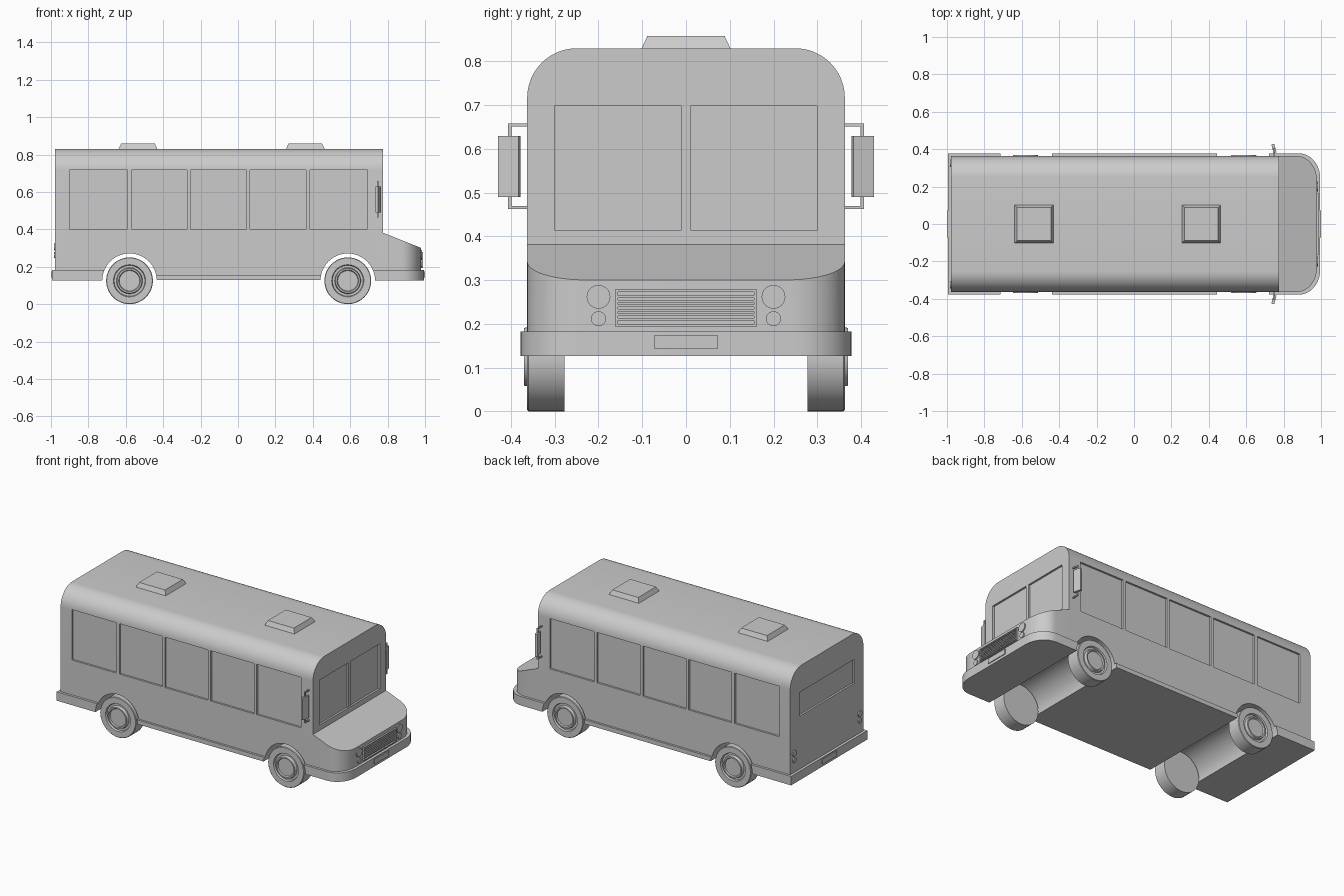
import bpy, bmesh, math
from mathutils import Matrix

if "Cube" in bpy.data.objects:
    bpy.data.objects.remove(bpy.data.objects["Cube"])

WHEEL_X, WHEEL_Z, TIRE_R, ARCH_R = (-0.58, 0.587), 0.125, 0.125, 0.146
HALF_W = 0.363


def finish(name, bm, smooth=False):
    bmesh.ops.recalc_face_normals(bm, faces=bm.faces)
    me = bpy.data.meshes.new(name)
    bm.to_mesh(me)
    bm.free()
    ob = bpy.data.objects.new(name, me)
    bpy.context.collection.objects.link(ob)
    if smooth:
        smooth_edges(ob)
    return ob


def smooth_edges(ob):
    bpy.ops.object.select_all(action='DESELECT')
    ob.select_set(True)
    bpy.context.view_layer.objects.active = ob
    bpy.ops.object.shade_smooth_by_angle(angle=math.radians(30))


def prism(name, pts, axis, lo, hi, smooth=False):
    """Extrude a 2D outline along an axis; outline uses the other two axes in order."""
    at = {'x': lambda a, b, d: (d, a, b), 'y': lambda a, b, d: (a, d, b),
          'z': lambda a, b, d: (a, b, d)}[axis]
    bm = bmesh.new()
    low = [bm.verts.new(at(a, b, lo)) for a, b in pts]
    high = [bm.verts.new(at(a, b, hi)) for a, b in pts]
    bm.faces.new(low)
    bm.faces.new(high)
    n = len(pts)
    for i in range(n):
        bm.faces.new((low[i], low[(i + 1) % n], high[(i + 1) % n], high[i]))
    return finish(name, bm, smooth)


def box(name, x0, x1, y0, y1, z0, z1):
    return prism(name, [(x0, y0), (x1, y0), (x1, y1), (x0, y1)], 'z', z0, z1)


def arc(cx, cy, rx, ry, a0, a1, n=12):
    return [(cx + rx * math.cos(math.radians(a0 + (a1 - a0) * i / n)),
             cy + ry * math.sin(math.radians(a0 + (a1 - a0) * i / n))) for i in range(n + 1)]


def circle(cx, cy, r, n=32):
    return arc(cx, cy, r, r, 0, 360, n)[:-1]


def cut(ob, cutters):
    bpy.context.view_layer.objects.active = ob
    for c in cutters:
        m = ob.modifiers.new('cut', 'BOOLEAN')
        m.operation, m.solver, m.object = 'DIFFERENCE', 'EXACT', c
        bpy.ops.object.modifier_apply(modifier=m.name)
    smooth_edges(ob)


def nose_plan(x0, x1, w, rx, ry):
    """Plan outline with a square back and rounded front corners."""
    return [(x0, -w)] + arc(x1 - rx, -w + ry, rx, ry, -90, 0) \
        + arc(x1 - rx, w - ry, rx, ry, 0, 90) + [(x0, w)]


# Passenger cabin with a rounded roof
R = 0.113
section = [(-HALF_W, 0.137), (HALF_W, 0.137)] + arc(HALF_W - R, 0.83 - R, R, R, 0, 90) \
    + arc(-HALF_W + R, 0.83 - R, R, R, 90, 180)
cabin = prism("cabin", section, 'x', -0.978, 0.775)

# Sloping hood with rounded front corners
hood = prism("hood", nose_plan(0.775, 0.978, HALF_W, 0.105, 0.13), 'z', 0.137, 0.4)
for v in hood.data.vertices:
    if v.co.z > 0.3:
        v.co.z = 0.382 - 0.4 * (v.co.x - 0.775)
smooth_edges(hood)

# Bumpers and side skirt
front_bumper = prism("front_bumper", nose_plan(0.70, 0.995, 0.378, 0.115, 0.13), 'z', 0.127, 0.183)
rear_bumper = box("rear_bumper", -0.995, -0.69, -0.378, 0.378, 0.127, 0.183)
skirt = box("side_skirt", -0.5, 0.5, -0.376, 0.376, 0.128, 0.155)

# Wheel arches and recessed windows are cut out
arches = [prism("arch_cutter", circle(x, WHEEL_Z, ARCH_R, 48), 'y', -0.5, 0.5) for x in WHEEL_X]
D = 0.012
windows = []
for x0, x1 in ((-0.9, -0.592), (-0.57, -0.272), (-0.253, 0.046), (0.064, 0.364), (0.384, 0.692)):
    for s in (-1, 1):
        ya, yb = sorted((s * (HALF_W - D), s * 0.45))
        windows.append(box("window_cutter", x0, x1, ya, yb, 0.402, 0.718))
for ya, yb in ((-0.3, -0.01), (0.01, 0.3)):
    windows.append(box("windshield_cutter", 0.775 - D, 0.85, ya, yb, 0.415, 0.698))
windows.append(box("rear_window_cutter", -1.1, -0.978 + D, -0.27, 0.27, 0.515, 0.665))
cut(cabin, arches + windows)
for part in (front_bumper, rear_bumper, skirt):
    cut(part, arches)
for c in arches + windows:
    bpy.data.objects.remove(c)

# Wheels turned from a profile of (radius, y) with a raised hub
profile = [(0, 0.278), (TIRE_R, 0.278), (TIRE_R, 0.36), (0.122, 0.363), (0.086, 0.363),
           (0.082, 0.352), (0.070, 0.352), (0.066, 0.370), (0.058, 0.370), (0.054, 0.362), (0, 0.362)]
for x, place in zip(WHEEL_X, ("rear", "front")):
    for s, side in ((-1, "right"), (1, "left")):
        bm = bmesh.new()
        vs = [bm.verts.new((r, y * s, 0)) for r, y in profile]
        es = [bm.edges.new(p) for p in zip(vs, vs[1:])]
        bmesh.ops.spin(bm, geom=vs + es, cent=(0, 0, 0), axis=(0, 1, 0),
                       angle=math.tau, steps=48, use_merge=True)
        bmesh.ops.remove_doubles(bm, verts=bm.verts, dist=1e-5)
        bmesh.ops.translate(bm, verts=bm.verts, vec=(x, 0, WHEEL_Z))
        finish(f"{place}_{side}_wheel", bm, True)

# Roof vents: tapered square blocks
for x in (-0.535, 0.36):
    vent = box("roof_vent", x - 0.106, x + 0.106, -0.104, 0.104, 0.825, 0.858)
    for v in vent.data.vertices:
        if v.co.z > 0.85:
            v.co.x = x + (v.co.x - x) * 0.85
            v.co.y *= 0.85

# Grille frame and slats
for z0, z1 in ((0.194, 0.200), (0.273, 0.279)):
    box("grille_frame", 0.97, 0.988, -0.162, 0.162, z0, z1)
for s in (-1, 1):
    box("grille_frame_side", 0.97, 0.988, s * 0.1585 - 0.0035, s * 0.1585 + 0.0035, 0.2, 0.273)
for i in range(6):
    z = 0.2105 + i * 0.0104
    box("grille_slat", 0.97, 0.985, -0.155, 0.155, z - 0.003, z + 0.003)

# Lights, mirrors and their brackets on both sides
for s in (-1, 1):
    for z, r in ((0.262, 0.027), (0.212, 0.017)):
        prism("headlight", circle(s * 0.2, z, r), 'x', 0.97, 0.985, True)
    for z, r in ((0.305, 0.019), (0.262, 0.016)):
        prism("tail_light", circle(s * 0.325, z, r, 24), 'x', -0.985, -0.97, True)
    mirror = box("mirror", -0.008, 0.008, -0.024, 0.024, 0.49, 0.63)
    mirror.data.transform(Matrix.Translation((0.748, s * 0.404, 0))
                          @ Matrix.Rotation(s * math.radians(15), 4, 'Z'))
    for z, zm in ((0.655, 0.625), (0.466, 0.495)):
        ya, yb = sorted((s * 0.355, s * 0.407))
        box("mirror_arm", 0.744, 0.752, ya, yb, z - 0.0035, z + 0.0035)
        ya, yb = sorted((s * 0.399, s * 0.407))
        box("mirror_post", 0.744, 0.752, ya, yb, min(z, zm), max(z, zm))

# Blank registration plates
box("front_plate", 0.99, 1.0, -0.072, 0.072, 0.143, 0.175)
box("rear_plate", -1.0, -0.99, -0.072, 0.072, 0.143, 0.175)
